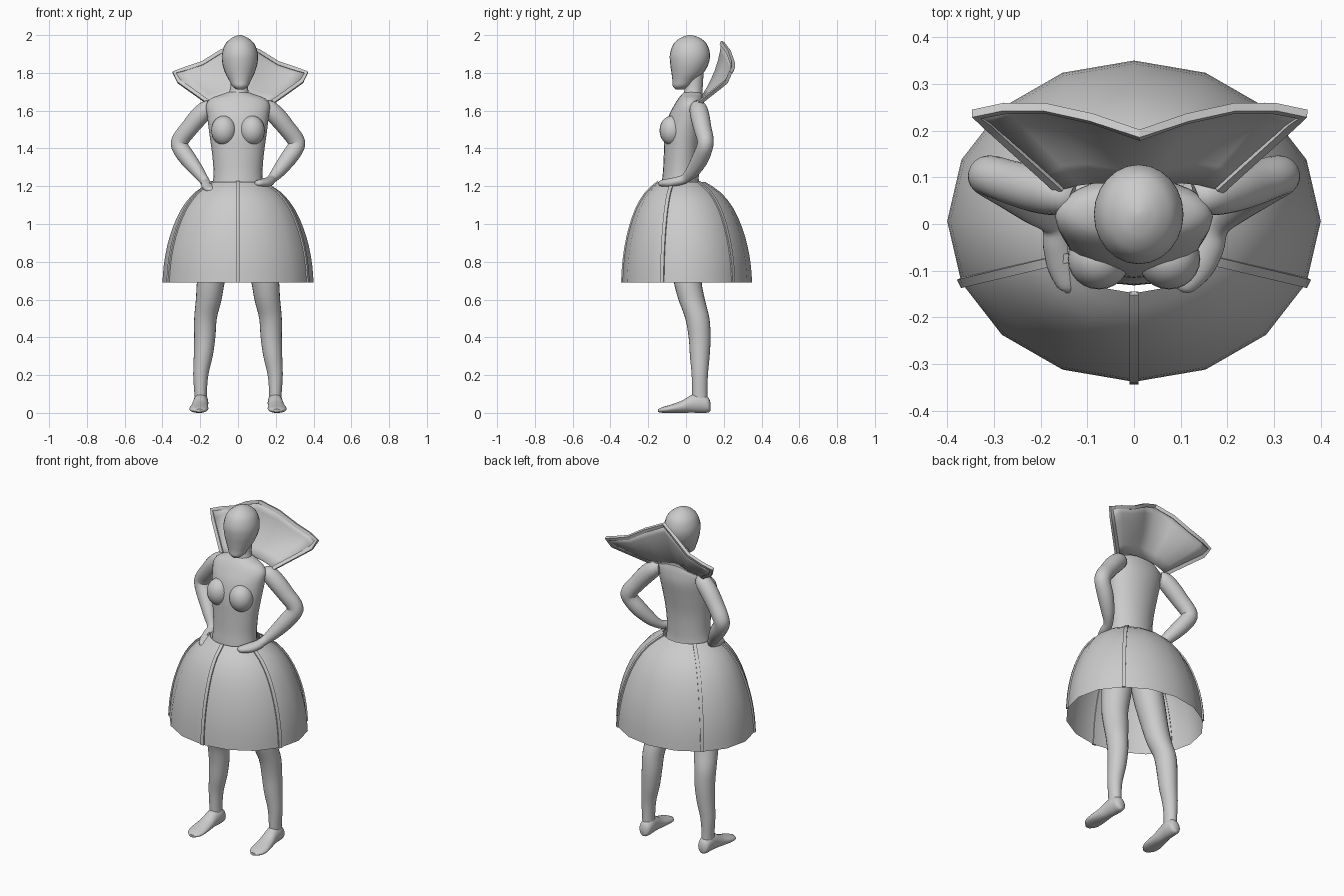
import bpy, bmesh
from math import sin, cos, pi, radians
from mathutils import Vector as V

if "Cube" in bpy.data.objects:
    bpy.data.objects.remove(bpy.data.objects["Cube"])


def make(name, verts, faces, angle=40):
    bm = bmesh.new()
    vs = [bm.verts.new(v) for v in verts]
    for f in faces:
        bm.faces.new([vs[i] for i in f])
    bmesh.ops.recalc_face_normals(bm, faces=bm.faces)
    me = bpy.data.meshes.new(name)
    bm.to_mesh(me)
    bm.free()
    ob = bpy.data.objects.new(name, me)
    bpy.context.collection.objects.link(ob)
    bpy.ops.object.select_all(action='DESELECT')
    ob.select_set(True)
    bpy.context.view_layer.objects.active = ob
    bpy.ops.object.shade_smooth_by_angle(angle=radians(angle))
    return ob


def spline(rows, k=4):
    """Catmull-Rom interpolation of equal-length tuples."""
    out = []
    for i in range(len(rows) - 1):
        p = [rows[max(i - 1, 0)], rows[i], rows[i + 1], rows[min(i + 2, len(rows) - 1)]]
        for j in range(k):
            t = j / k
            out.append([0.5 * (2 * b + (c - a) * t + (2 * a - 5 * b + 4 * c - d) * t * t
                               + (3 * b - a - 3 * c + d) * t ** 3) for a, b, c, d in zip(*p)])
    out.append(list(rows[-1]))
    return out


def ring_faces(rings, n):
    faces = [(r * n + i, r * n + (i + 1) % n, (r + 1) * n + (i + 1) % n, (r + 1) * n + i)
             for r in range(rings - 1) for i in range(n)]
    return faces + [tuple(range(n)), tuple(range((rings - 1) * n, rings * n))]


def loft(name, rows, axis=None, n=24, k=4, angle=50):
    """Elliptical rings (x, y, z, ra, rb) along a path."""
    rows = spline(rows, k)
    verts = []
    for i, (x, y, z, a, b) in enumerate(rows):
        t = V(axis) if axis else (V(rows[min(i + 1, len(rows) - 1)][:3])
                                  - V(rows[max(i - 1, 0)][:3])).normalized()
        u = (V((1, 0, 0)) - t * t.x).normalized()
        w = t.cross(u)
        verts += [V((x, y, z)) + u * a * cos(2 * pi * j / n) + w * b * sin(2 * pi * j / n)
                  for j in range(n)]
    return make(name, verts, ring_faces(len(rows), n), angle)


UP = (0, 0, 1)
# head and neck
loft("head", [(.012, -.032, 1.712, .018, .022), (.012, -.025, 1.73, .042, .045),
              (.011, -.01, 1.76, .058, .062), (.01, .008, 1.80, .078, .085),
              (.01, .018, 1.85, .093, .102), (.01, .021, 1.90, .095, .106),
              (.01, .022, 1.95, .079, .09), (.01, .022, 1.98, .05, .06),
              (.01, .022, 1.995, .022, .027), (.01, .022, 2.0, .004, .004)], UP)
loft("neck", [(0, .035, 1.64, .065, .055), (.004, .037, 1.69, .054, .05),
              (.006, .042, 1.73, .046, .047), (.008, .045, 1.80, .046, .048)], UP)

# torso
loft("torso", [(0, -.015, 1.02, .13, .10), (0, -.02, 1.10, .15, .11), (0, -.03, 1.20, .135, .10),
               (0, -.027, 1.28, .130, .095), (0, -.022, 1.38, .138, .095),
               (0, -.012, 1.48, .152, .10), (0, .005, 1.57, .163, .097),
               (0, .018, 1.63, .168, .08), (0, .025, 1.665, .142, .065),
               (0, .032, 1.685, .09, .055), (0, .037, 1.70, .05, .045)], UP)
for side, label in ((-1, "left"), (1, "right")):
    bpy.ops.mesh.primitive_uv_sphere_add(segments=24, ring_count=14, radius=1,
                                         location=(side * .075, -.075, 1.495))
    chest = bpy.context.object
    chest.name = label + "_chest"
    chest.scale = (.067, .065, .078)
    bpy.ops.object.shade_smooth()

    # legs and feet
    loft(label + "_leg", [(side * x, y, z, a, b) for x, y, z, a, b in (
        (.195, .075, .04, .034, .042), (.198, .073, .10, .033, .04), (.197, .073, .20, .040, .043),
        (.184, .073, .30, .050, .052), (.176, .072, .40, .056, .058), (.172, .06, .50, .060, .064),
        (.155, .03, .60, .068, .070), (.143, .008, .70, .074, .074), (.115, -.008, .86, .084, .085),
        (.09, -.02, 1.02, .084, .09), (.08, -.02, 1.10, .07, .08))], UP)
    loft(label + "_foot", [(side * x, y, z, a, b) for x, y, z, a, b in (
        (.196, .130, .032, .012, .02), (.196, .118, .042, .032, .040), (.196, .08, .053, .039, .053),
        (.199, .03, .048, .040, .047), (.203, -.02, .033, .045, .033), (.207, -.08, .022, .050, .022),
        (.207, -.12, .016, .042, .016), (.205, -.147, .012, .018, .008))], (0, -1, 0))

# arms with hands on the hips
ARM = [(.135, .055, 1.615, .035, .035), (.165, .065, 1.607, .047, .047), (.21, .075, 1.565, .05, .05),
       (.26, .088, 1.505, .047, .047), (.302, .102, 1.45, .046, .044), (.308, .10, 1.41, .045, .043),
       (.265, .075, 1.345, .044, .044), (.215, .035, 1.28, .035, .036)]
HANDS = {"left": [(-.175, .0, 1.225, .025, .025), (-.165, -.045, 1.205, .03, .024),
                  (-.152, -.09, 1.19, .033, .022), (-.142, -.132, 1.18, .022, .015),
                  (-.14, -.147, 1.178, .006, .005)],
         "right": [(.18, -.005, 1.24, .025, .025), (.163, -.05, 1.225, .03, .024),
                   (.138, -.09, 1.217, .034, .024), (.107, -.13, 1.215, .024, .017),
                   (.098, -.142, 1.215, .007, .006)]}
for side, label in ((-1, "left"), (1, "right")):
    loft(label + "_arm", [(side * a[0],) + a[1:] for a in ARM] + HANDS[label])

# skirt: sixteen-sided dome
PROFILE = spline([(1.0, .69), (.983, .78), (.94, .88), (.865, .98), (.75, 1.08),
                  (.58, 1.165), (.365, 1.222)], 2)


def skirt_point(f, z, ang):
    return V((.4 * f * cos(ang), .006 - .045 * (1 - f) + .344 * f * sin(ang), z))


N = 16
verts = [skirt_point(f, z, 2 * pi * i / N) for f, z in PROFILE for i in range(N)]
make("skirt", verts, ring_faces(len(PROFILE), N)[:-2], 60)

# raised ribs down the skirt
for i, deg in enumerate((-90, -22.5, 45, 135, 202.5)):
    a = radians(deg)
    pts = [skirt_point(f, z, a) for f, z in PROFILE]
    side = V((-.4 * sin(a), .344 * cos(a), 0)).normalized()
    verts = []
    for j, p in enumerate(pts):
        up = pts[min(j + 1, len(pts) - 1)] - pts[max(j - 1, 0)]
        out = side.cross(up).normalized()
        verts += [p + side * s * .01 + out * o for s, o in ((-1, -.006), (1, -.006), (1, .006), (-1, .006))]
    make("skirt_rib_%d" % (i + 1), verts, ring_faces(len(pts), 4), 30)

# flared collar: curved columns from shoulder line to upper rim
BASE = [(0, .085, 1.675), (.05, .088, 1.672), (.09, .09, 1.663), (.13, .085, 1.655), (.17, .075, 1.645)]
TOP = [(0, .19, 1.958), (.1, .225, 1.912), (.2, .247, 1.85), (.29, .247, 1.82), (.35, .235, 1.80)]
MID = [(0, .175, 1.81), (.085, .20, 1.785), (.17, .225, 1.755), (.25, .22, 1.745), (.325, .215, 1.745)]
R = 7
cols = []
for b, m, t in zip(BASE, MID, TOP):
    b, m, t = V(b), V(m), V(t)
    cols.append([b * (1 - s) ** 2 + m * 2 * s * (1 - s) + t * s * s for s in [i / (R - 1) for i in range(R)]])
# keep the outer lower corner pointed
b, c, t = V(BASE[-1]), V((.325, .215, 1.755)), V(TOP[-1])
cols[-1] = [b.lerp(c, i / 5) for i in range(6)] + [t]
cols = [[V((-p.x, p.y, p.z)) for p in c] for c in cols[:0:-1]] + cols
cols = [[p + V((.012, 0, 0)) for p in c] for c in cols]
verts = [p for c in cols for p in c]
faces = [(c * R + r, c * R + r + 1, (c + 1) * R + r + 1, (c + 1) * R + r)
         for c in range(len(cols) - 1) for r in range(R - 1)]
collar = make("collar", verts, faces, 45)
solid = collar.modifiers.new("thickness", 'SOLIDIFY')
solid.thickness = .008
solid.offset = 0

# collar rim: up one side, over the top and down the other
path = [*cols[0]] + [c[-1] for c in cols[1:-1]] + cols[-1][::-1]
verts = []
for i, p in enumerate(path):
    t = (path[min(i + 1, len(path) - 1)] - path[max(i - 1, 0)]).normalized()
    u = (V((0, 1, -.4)) - t * t.dot(V((0, 1, -.4)))).normalized()
    w = t.cross(u)
    verts += [p + u * a * .009 + w * b * .01 for a, b in ((-1, -1), (1, -1), (1, 1), (-1, 1))]
make("collar_rim", verts, ring_faces(len(path), 4), 30)
